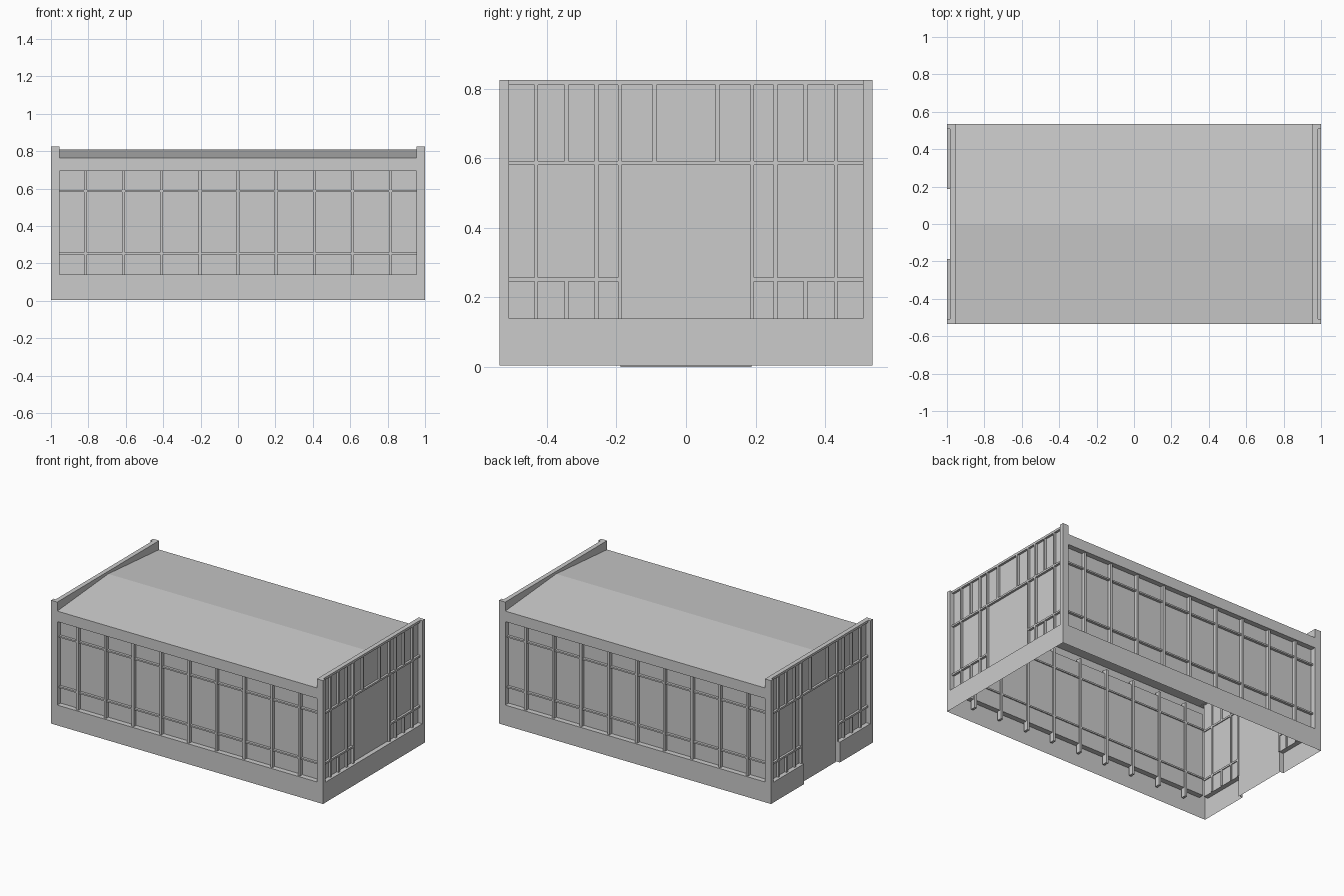
import bpy, math
from mathutils import Matrix

if "Cube" in bpy.data.objects:
    bpy.data.objects.remove(bpy.data.objects["Cube"])

HX, HY = 1.0, 0.535          # half length, half width
EAVE, RIDGE, TOP = 0.765, 0.808, 0.825
SILL, BASE = 0.14, 0.005


class Part:
    """Collects faces in wall space: u along the wall, d inward from its face, z up."""
    def __init__(self, name, offset=0.0, turn=0):
        self.name, self.off = name, offset
        self.rot = Matrix.Rotation(math.radians(turn), 3, 'Z')
        self.v, self.f = [], []

    def face(self, *pts):
        n = len(self.v)
        self.v += [self.rot @ Matrix.Identity(3) @ self.vec(p) for p in pts]
        self.f.append(list(range(n, n + len(pts))))

    def vec(self, p):
        from mathutils import Vector
        return Vector((p[0], p[1] - self.off, p[2]))

    def panel(self, u0, u1, z0, z1, d=0.0):
        self.face((u0, d, z0), (u1, d, z0), (u1, d, z1), (u0, d, z1))

    def ledge(self, u0, u1, z, depth, up=True):
        p = [(u0, 0, z), (u1, 0, z), (u1, depth, z), (u0, depth, z)]
        self.face(*(p if up else p[::-1]))

    def jamb(self, u, z0, z1, depth, right=True):
        p = [(u, 0, z0), (u, depth, z0), (u, depth, z1), (u, 0, z1)]
        self.face(*(p if right else p[::-1]))

    def box(self, u0, u1, d0, d1, z0, z1):
        a = [(u0, d0), (u1, d0), (u1, d1), (u0, d1)]
        for i in range(4):
            p, q = a[i], a[(i + 1) % 4]
            self.face((*p, z0), (*q, z0), (*q, z1), (*p, z1))
        self.face(*[(*p, z1) for p in a])
        self.face(*[(*p, z0) for p in a[::-1]])

    def build(self):
        me = bpy.data.meshes.new(self.name)
        me.from_pydata([tuple(v) for v in self.v], [], self.f)
        ob = bpy.data.objects.new(self.name, me)
        bpy.context.collection.objects.link(ob)


def long_side(label, turn):
    # wall sheet with one wide recessed window band
    w, top, depth = 0.955, 0.695, 0.035
    p = Part(label + "_wall", HY, turn)
    p.panel(-HX, HX, BASE, SILL)
    p.panel(-HX, HX, top, EAVE)
    p.panel(-HX, -w, SILL, top)
    p.panel(w, HX, SILL, top)
    p.panel(-w, w, SILL, top, depth)
    p.ledge(-w, w, SILL, depth)
    p.ledge(-w, w, top, depth, up=False)
    p.jamb(-w, SILL, top, depth)
    p.jamb(w, SILL, top, depth, right=False)
    p.build()
    # window bars
    m = Part(label + "_window_bars", HY, turn)
    for i in range(-4, 5):
        u = i * 0.204
        m.box(u - 0.008, u + 0.008, 0.012, 0.045, 0.08, 0.72)
    for z in (0.253, 0.588):
        m.box(-w, w, 0.018, 0.042, z - 0.005, z + 0.005)
    m.build()


def end_side(label, turn, door):
    w, dw, depth = 0.508, 0.188, 0.03
    p = Part(label + "_wall", HX, turn)
    # base, split around the doorway when there is one
    if door:
        for a, b in ((-HY, -dw), (dw, HY)):
            p.panel(a, b, BASE, SILL)
            p.ledge(max(a, -w), min(b, w), SILL, depth)
        p.jamb(-dw, BASE, SILL, depth)
        p.jamb(dw, BASE, SILL, depth, right=False)
        p.panel(-dw, dw, 0, SILL, depth)
    else:
        p.panel(-HY, HY, BASE, SILL)
        p.ledge(-w, w, SILL, depth)
    # corner posts and recessed panel
    p.panel(-HY, -w, SILL, TOP)
    p.panel(w, HY, SILL, TOP)
    p.panel(-w, w, SILL, EAVE, depth)
    p.jamb(-w, SILL, TOP, depth)
    p.jamb(w, SILL, TOP, depth, right=False)
    p.build()
    # glazing bars and top rail
    m = Part(label + "_window_bars", HX, turn)
    t, d0, d1 = 0.0055, 0.015, 0.036
    for s in (-1, 1):
        for u, z0, z1 in ((0.43, SILL, 0.81), (0.343, SILL, 0.252), (0.343, 0.585, 0.81),
                          (0.257, SILL, 0.81), (0.19, SILL, 0.81), (0.09, 0.585, 0.81)):
            m.box(s * u - t, s * u + t, d0, d1, z0, z1)
        a, b = sorted((s * dw, s * w))
        m.box(a, b, d0, d1, 0.246, 0.258)
    m.box(-w, w, d0, d1, 0.58, 0.592)
    m.box(-w, w, d0, depth, 0.81, TOP)
    m.build()
    # parapet standing above the roof, with caps over the corner posts
    c = Part(label + "_parapet", HX, turn)
    c.box(-HY, HY, depth, 0.045, EAVE, TOP)
    for a, b in ((-HY, -w), (w, HY)):
        c.box(a, b, 0, depth, EAVE, TOP)
    c.build()


long_side("front", 0)
long_side("back", 180)
end_side("right_end", 90, door=False)
end_side("left_end", -90, door=True)

# low gabled roof
r = Part("roof")
x = 0.96
r.face((-x, -HY, EAVE), (x, -HY, EAVE), (x, 0, RIDGE), (-x, 0, RIDGE))
r.face((-x, 0, RIDGE), (x, 0, RIDGE), (x, HY, EAVE), (-x, HY, EAVE))
r.build()
